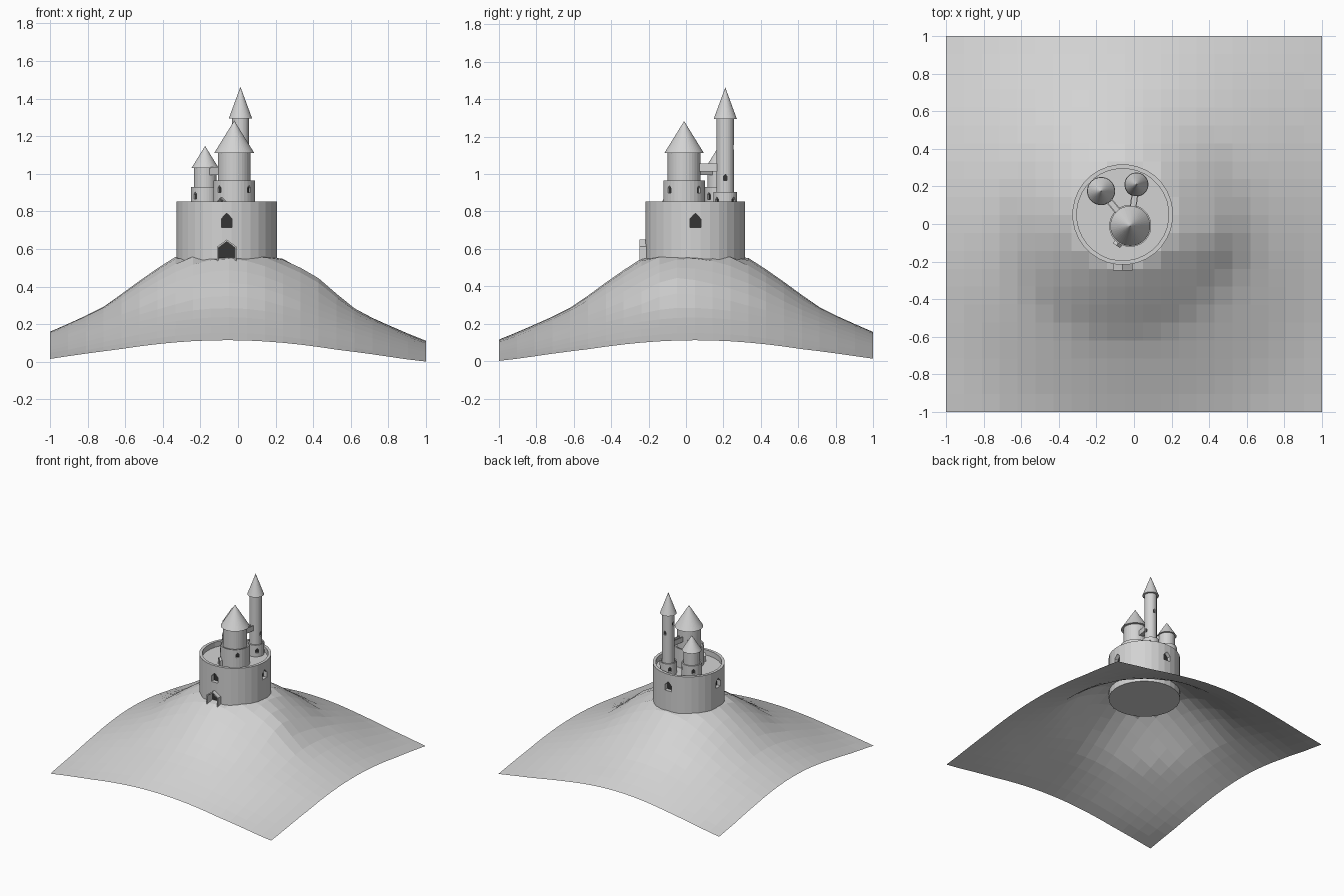
import bpy, bmesh, math
from mathutils import Vector

if "Cube" in bpy.data.objects:
    bpy.data.objects.remove(bpy.data.objects["Cube"])


def material(name, v):
    m = bpy.data.materials.new(name)
    m.diffuse_color = (v, v, v, 1)
    m.use_nodes = True
    m.node_tree.nodes["Principled BSDF"].inputs["Base Color"].default_value = m.diffuse_color
    return m


STONE = material("grey stone", 0.65)
DARK = material("dark opening", 0.035)


def finish(bm, name, mat):
    bmesh.ops.recalc_face_normals(bm, faces=bm.faces)
    me = bpy.data.meshes.new(name)
    bm.to_mesh(me)
    bm.free()
    ob = bpy.data.objects.new(name, me)
    bpy.context.collection.objects.link(ob)
    me.materials.append(mat)
    return ob


def revolve(name, cx, cy, profile, n=32):
    """Closed solid turned from (radius, z) points; starts and ends on the axis."""
    bm = bmesh.new()
    rings = []
    for r, z in profile:
        if r == 0:
            rings.append([bm.verts.new((cx, cy, z))] * n)
        else:
            rings.append([bm.verts.new((cx + r * math.cos((i + .5) * math.tau / n),
                                        cy + r * math.sin((i + .5) * math.tau / n), z))
                          for i in range(n)])
    for a, b in zip(rings, rings[1:]):
        for i in range(n):
            j = (i + 1) % n
            bm.faces.new(list(dict.fromkeys((a[i], a[j], b[j], b[i]))))
    return finish(bm, name, STONE)


def prism(name, pts, d0, d1, cx, cy, deg, mat):
    """Outline of (sideways, z) points pushed outward from d0 to d1 along a heading."""
    a = math.radians(deg)
    out = Vector((math.cos(a), math.sin(a), 0))
    side = Vector((-math.sin(a), math.cos(a), 0))
    bm = bmesh.new()
    ends = [[bm.verts.new(Vector((cx, cy, z)) + out * d + side * u) for u, z in pts]
            for d in (d0, d1)]
    bm.faces.new(ends[0])
    bm.faces.new(ends[1])
    n = len(pts)
    for i in range(n):
        j = (i + 1) % n
        bm.faces.new((ends[0][i], ends[0][j], ends[1][j], ends[1][i]))
    return finish(bm, name, mat)


def gable(w, z0, eave, peak):
    return [(-w, z0), (w, z0), (w, eave), (w * .4, peak - (peak - eave) * .35),
            (0, peak), (-w * .4, peak - (peak - eave) * .35), (-w, eave)]


def opening(body, cx, cy, r, deg, w, z0, eave, peak, depth):
    """Cut a pointed recess into a round wall and back it with a dark plate."""
    pts = gable(w, z0, eave, peak)
    cutter = prism("cutter", pts, r - depth, r + .03, cx, cy, deg, STONE)
    cutter.hide_render = True
    mod = body.modifiers.new("cut", 'BOOLEAN')
    mod.operation, mod.solver, mod.object = 'DIFFERENCE', 'EXACT', cutter
    bpy.context.view_layer.objects.active = body
    bpy.ops.object.modifier_apply(modifier=mod.name)
    bpy.data.objects.remove(cutter)
    prism(body.name + "_pane", pts, r - depth - .002, r - depth + .003, cx, cy, deg, DARK)


def porch(name, cx, cy, d0, d1, deg, w, z0, eave, peak, t):
    """Gabled frame around a doorway."""
    pts = [(-w, z0), (-w, eave), (0, peak), (w, eave), (w, z0),
           (w - t, z0), (w - t, eave - t * .4), (0, peak - t * 1.2),
           (-w + t, eave - t * .4), (-w + t, z0)]
    return prism(name, pts, d0, d1, cx, cy, deg, STONE)


# Hill: open sheet falling away from the castle
CX, CY = -.06, .05
SLOPE = [(0, .56), (.27, .56), (.35, .51), (.5, .405), (.54, .375), (.65, .295),
         (.78, .23), (.94, .16), (1.05, .115), (1.2, .065), (1.41, .015), (1.5, 0)]


def hill_z(x, y):
    r = math.hypot(x - CX, y - CY)
    z = 0
    for (r0, z0), (r1, z1) in zip(SLOPE, SLOPE[1:]):
        if r0 <= r <= r1:
            z = z0 + (z1 - z0) * (r - r0) / (r1 - r0)
    # shoulder on the right-hand side
    return z + .04 * math.exp(-((x - .42) ** 2 + (y + .08) ** 2) / .025)


bm = bmesh.new()
bmesh.ops.create_grid(bm, x_segments=21, y_segments=21, size=1)
for v in bm.verts:
    v.co.z = hill_z(v.co.x, v.co.y)
hill = finish(bm, "hill", STONE)
if hill.data.polygons[0].normal.z < 0:
    hill.data.flip_normals()

# Round curtain wall with a sunken courtyard
keep = revolve("castle_wall", CX, CY, [(0, .5), (.268, .5), (.268, .852), (.245, .852),
                                       (.245, .81), (0, .81)])
for deg in (0, 90, 180, 270):
    opening(keep, CX, CY, .268, deg, .029, .715, .76, .79, .035)
opening(keep, CX, CY, .268, 270, .042, .53, .605, .638, .035)
porch("gatehouse", CX, CY, .25, .298, 270, .052, .53, .612, .65, .009)


# Towers: base ring with a low parapet, shaft, conical roof
def tower(name, cx, cy, base_r, base_top, r, top, roof_r, tip, win, base_win):
    body = revolve(name, cx, cy, [(0, .8), (base_r, .8), (base_r, base_top),
                                  (base_r - .01, base_top), (base_r - .01, base_top - .018),
                                  (r, base_top - .018), (r, top + .005), (0, top + .005)])
    revolve(name + "_roof", cx, cy, [(0, top), (roof_r, top), (0, tip)], 48)
    for deg in base_win:
        h = base_top - .065
        opening(body, cx, cy, base_r, deg, .011, h, h + .025, h + .038, .016)
    for deg, z in win:
        opening(body, cx, cy, r, deg, .01, z, z + .022, z + .034, .014)
    return body


DIAG = (45, 135, 225, 315)
A, B, C = (-.02, -.01), (.013, .21), (-.175, .175)
great = tower("great_tower", *A, .112, .965, .088, 1.112, .106, 1.283, [], DIAG)
tall = tower("tall_tower", *B, .064, .905, .046, 1.295, .062, 1.463,
             [(0, .965), (90, 1.13), (180, 1.2)], DIAG)
small = tower("small_tower", *C, .075, .93, .06, 1.03, .073, 1.148, [], DIAG)

# Small doorway at the foot of the great tower
opening(great, *A, .112, 235, .018, .81, .85, .866, .016)
porch("tower_doorway", *A, .1, .128, 235, .023, .8, .853, .875, .005)


# Footbridges with side rails, joining the great tower to the others
def bridge(name, p, q, rp, rq, z, w):
    d = Vector(q) - Vector(p)
    deg = math.degrees(math.atan2(d.y, d.x))
    t, rail = .006, .042
    pts = [(-w, z), (w, z), (w, z + rail), (w - t, z + rail), (w - t, z + .016),
           (-w + t, z + .016), (-w + t, z + rail), (-w, z + rail)]
    prism(name, pts, rp - .008, d.length - rq + .012, *p, deg, STONE)


bridge("bridge_to_tall_tower", A, B, .088, .046, 1.015, .018)
bridge("bridge_to_small_tower", A, C, .088, .06, .995, .018)
